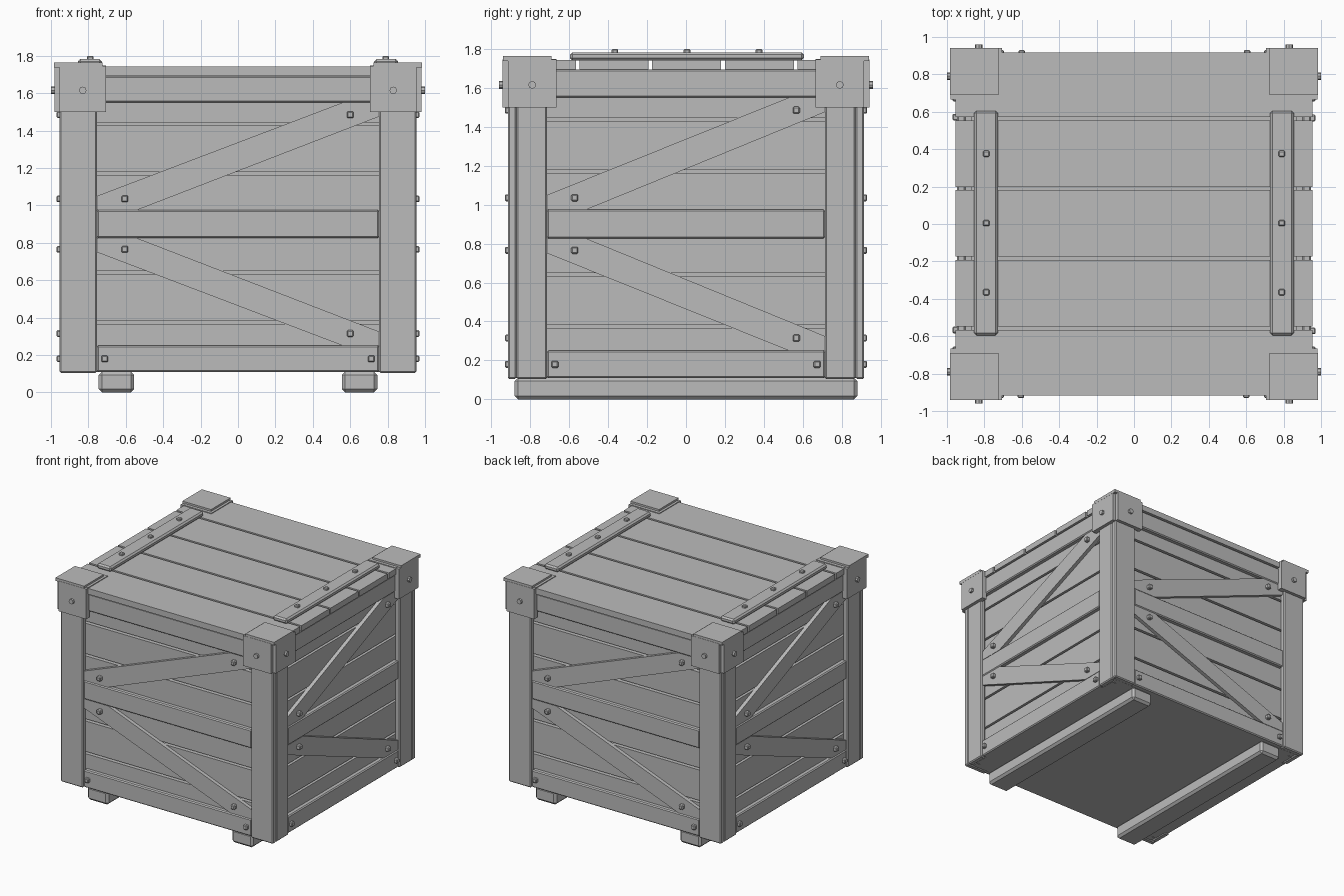
import bpy, bmesh
from math import pi
from mathutils import Matrix, Vector

cube = bpy.data.objects.get("Cube")
if cube:
    bpy.data.objects.remove(cube)

GREY = (0.5, 0.5, 0.5, 1)
mat = bpy.data.materials.new("plain grey")
mat.use_nodes = True
mat.diffuse_color = GREY
mat.node_tree.nodes["Principled BSDF"].inputs["Base Color"].default_value = GREY


def finish(bm, name, turn=0, bevel=0.0):
    """Turn a part by quarter turns about z and make it an object."""
    bm.transform(Matrix.Rotation(turn * pi / 2, 4, 'Z'))
    bmesh.ops.recalc_face_normals(bm, faces=bm.faces)
    mesh = bpy.data.meshes.new(name)
    bm.to_mesh(mesh)
    bm.free()
    mesh.materials.append(mat)
    obj = bpy.data.objects.new(name, mesh)
    bpy.context.collection.objects.link(obj)
    if bevel:
        mod = obj.modifiers.new("worn edges", 'BEVEL')
        mod.width = bevel
        mod.segments = 1
    return obj


def box(name, x, y, z, turn=0, bevel=0.0):
    bm = bmesh.new()
    bmesh.ops.create_cube(bm, size=1)
    for v in bm.verts:
        v.co = Vector([(a + b) / 2 + c * (b - a) for (a, b), c in zip((x, y, z), v.co)])
    return finish(bm, name, turn, bevel)


def board(name, outline, depth, thick, turn):
    """Flat board with an outline in x and z on the front plane."""
    bm = bmesh.new()
    face = bm.faces.new([bm.verts.new((x, -depth, z)) for x, z in outline])
    ext = bmesh.ops.extrude_face_region(bm, geom=[face])
    moved = [g for g in ext["geom"] if isinstance(g, bmesh.types.BMVert)]
    bmesh.ops.translate(bm, verts=moved, vec=(0, -thick, 0))
    return finish(bm, name, turn)


def bolt(name, x, depth, z, turn, height=0.03):
    h = 0.018
    return box(name, (x - h, x + h), (-depth - height, -depth + 0.01), (z - h, z + h), turn, 0.006)


def round_bolt(name, x, depth, z, turn):
    bm = bmesh.new()
    place = Matrix.Translation((x, -depth, z)) @ Matrix.Rotation(pi / 2, 4, 'X')
    bmesh.ops.create_cone(bm, cap_ends=True, segments=8, radius1=0.02, radius2=0.02,
                          depth=0.034, matrix=place)
    return finish(bm, name, turn)


# Core behind the planks
box("core", (-0.87, 0.87), (-0.83, 0.83), (0.11, 1.695))

plank_edges = [0.11 + i * 0.265 for i in range(7)]
plank_edges[-1] = 1.695
GAP = 0.009

# Four sides, each built as a front and turned into place
for turn, side in enumerate(("front", "right", "back", "left")):
    wide = turn % 2 == 0
    panel = 0.87 if wide else 0.91        # plane of the planks
    inner = 0.755 if wide else 0.713      # clear half width between posts
    outer = 0.955 if wide else 0.87
    s = inner / 0.755

    for lo, hi in zip(plank_edges, plank_edges[1:]):
        box(side + "_plank", (-outer + 0.05, outer - 0.05), (-panel, -panel + 0.045),
            (lo + GAP if lo > 0.2 else lo, hi - GAP), turn)

    for lo, hi, label in ((0.11, 0.25, "bottom"), (0.825, 0.975, "middle"), (1.55, 1.693, "top")):
        box(f"{side}_{label}_rail", (-inner, inner), (-panel - 0.036, -panel + 0.01),
            (lo, hi), turn, 0.008)

    # Slanted braces, the lower one mirrored about the middle rail
    shape = ((-0.755, 0.975), (-0.54, 0.975), (0.755, 1.475), (0.755, 1.55), (0.56, 1.55), (-0.755, 1.05))
    for label, sign in (("upper", 1), ("lower", -1)):
        board(f"{side}_{label}_brace",
              [(x * s, 0.9 + sign * (z - 0.9)) for x, z in shape], panel - 0.005, 0.035, turn)
        for x, z in ((-0.605, 0.135), (0.6, 0.585)):
            bolt(side + "_brace_bolt", x * s, panel + 0.03, 0.9 + sign * z, turn)

    for sx in (-1, 1):
        bolt(side + "_rail_bolt", sx * 0.713 * s, panel + 0.03, 0.18, turn)
        box(side + "_post", sorted((sx * inner, sx * outer)), (-panel - 0.045, -panel),
            (0.105, 1.735), turn, 0.008)
        # Hanging plate of the corner cap
        reach = 0.955 if wide else 0.915
        near = 0.705 if wide else 0.665
        box(side + "_cap_plate", sorted((sx * near, sx * reach)), (-panel - 0.072, -panel - 0.03),
            (1.5, 1.745), turn)
        round_bolt(side + "_cap_bolt", sx * (0.83 if wide else 0.79), panel + 0.073, 1.615, turn)

# Lid planks running across
lid_edges = (-0.918, -0.557, -0.183, 0.19, 0.563, 0.918)
for i, (lo, hi) in enumerate(zip(lid_edges, lid_edges[1:])):
    box("lid_plank", (-0.955, 0.955), (lo + (GAP if i else 0), hi - (GAP if i < 4 else 0)), (1.695, 1.742))

for sx in (-1, 1):
    # Lid battens, their bolts and the floor skids
    box("lid_batten", sorted((sx * 0.728, sx * 0.855)), (-0.595, 0.605), (1.74, 1.782), 0, 0.012)
    for y in (-0.365, 0.005, 0.375):
        h = 0.017
        box("batten_bolt", (sx * 0.79 - h, sx * 0.79 + h), (y - h, y + h), (1.77, 1.8), 0, 0.006)
    box("floor_skid", sorted((sx * 0.555, sx * 0.745)), (-0.88, 0.88), (0, 0.112), 0, 0.018)
    # Corner cap tops
    for sy in (-1, 1):
        box("cap_top", sorted((sx * 0.725, sx * 0.983)), sorted((sy * 0.69, sy * 0.94)), (1.738, 1.763))
        box("cap_lip", sorted((sx * 0.705, sx * 0.955)), sorted((sy * 0.665, sy * 0.918)), (1.735, 1.748))
